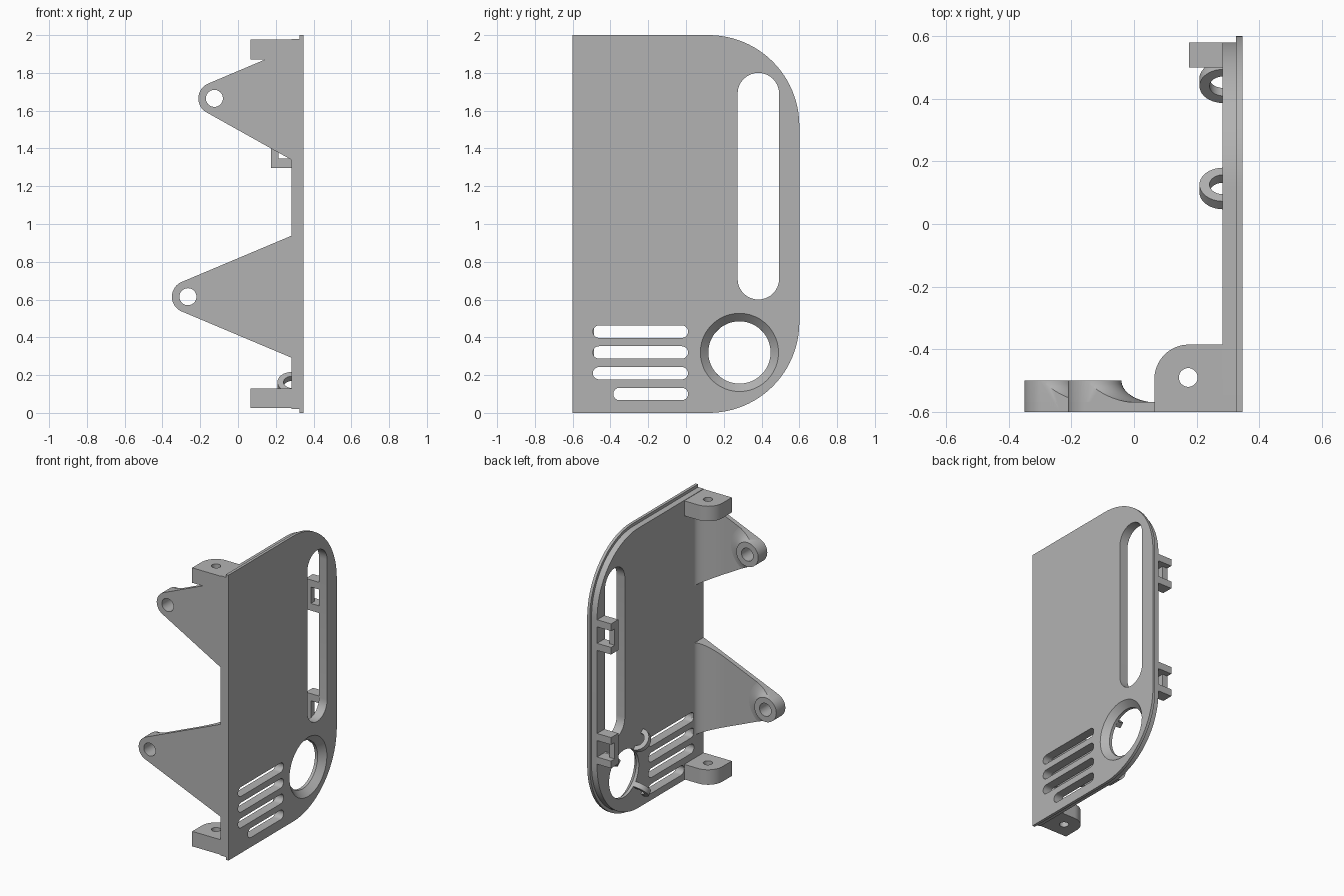
import bpy, bmesh
from math import sin, cos, pi, radians

if "Cube" in bpy.data.objects:
    bpy.data.objects.remove(bpy.data.objects["Cube"])

grey = bpy.data.materials.new("plain grey")
grey.use_nodes = True
grey.diffuse_color = (0.45, 0.45, 0.45, 1)
grey.node_tree.nodes["Principled BSDF"].inputs["Base Color"].default_value = (0.45, 0.45, 0.45, 1)

PLACE = {"x": lambda a, b, h: (h, a, b),
         "y": lambda a, b, h: (a, h, b),
         "z": lambda a, b, h: (a, b, h)}


def finish(name, bm):
    bmesh.ops.recalc_face_normals(bm, faces=bm.faces)
    mesh = bpy.data.meshes.new(name)
    bm.to_mesh(mesh)
    bm.free()
    mesh.materials.append(grey)
    ob = bpy.data.objects.new(name, mesh)
    bpy.context.collection.objects.link(ob)
    return ob


def loft(name, rings, axis):
    """Skin a list of (outline, height) sections and cap the ends."""
    bm = bmesh.new()
    loops = [[bm.verts.new(PLACE[axis](a, b, h)) for a, b in pts] for pts, h in rings]
    for low, high in zip(loops, loops[1:]):
        for i in range(len(low)):
            j = (i + 1) % len(low)
            bm.faces.new((low[i], low[j], high[j], high[i]))
    bm.faces.new(loops[0])
    bm.faces.new(loops[-1])
    return finish(name, bm)


def prism(name, pts, axis, lo, hi):
    return loft(name, [(pts, lo), (pts, hi)], axis)


def arc(a, b, r, start, end, n=16, ry=None):
    ry = r if ry is None else ry
    angles = [radians(start + (end - start) * i / n) for i in range(n + 1)]
    return [(a + r * cos(t), b + ry * sin(t)) for t in angles]


def circle(a, b, r, n=48):
    return arc(a, b, r, 0, 360, n)[:-1]


def box(a0, a1, b0, b1):
    return [(a0, b0), (a1, b0), (a1, b1), (a0, b1)]


def boolean(ob, tool, operation="DIFFERENCE"):
    mod = ob.modifiers.new("cut", "BOOLEAN")
    mod.operation = operation
    mod.solver = "EXACT"
    mod.object = tool
    bpy.context.view_layer.objects.active = ob
    bpy.ops.object.modifier_apply(modifier=mod.name)
    bpy.data.objects.remove(tool)


def smooth(ob):
    bpy.ops.object.select_all(action="DESELECT")
    ob.select_set(True)
    bpy.context.view_layer.objects.active = ob
    bpy.ops.object.shade_smooth_by_angle(angle=radians(30))


# Side panel: outer flange and a stepped inner body
INNER, STEP, OUTER = 0.283, 0.326, 0.346


def panel_outline(inset):
    r = 0.48 - inset
    return ([(-0.6, inset)] + arc(0.12, 0.48, r, -90, 0, 24)
            + arc(0.12, 1.52, r, 0, 90, 24) + [(-0.6, 2 - inset)])


def panel_cut(ob):
    # Long handle slot
    boolean(ob, prism("cut", arc(0.383, 0.71, 0.11, 180, 360)
                      + arc(0.383, 1.69, 0.11, 0, 180), "x", 0.2, 0.5))
    # Vent slots
    for z, y0 in ((0.43, -0.46), (0.32, -0.46), (0.21, -0.46), (0.1, -0.352)):
        boolean(ob, prism("cut", arc(y0, z, 0.033, 90, 270, 10)
                          + arc(-0.022, z, 0.033, -90, 90, 10), "x", 0.2, 0.5))
    # Round port with a chamfered outer edge
    boolean(ob, loft("cut", [(circle(0.283, 0.32, r), x) for r, x in
                             ((0.165, 0.2), (0.165, 0.304), (0.207, OUTER), (0.207, 0.5))], "x"))


body = loft("side_panel", [(panel_outline(0.02), INNER), (panel_outline(0.02), STEP),
                           (panel_outline(0), STEP), (panel_outline(0), OUTER)], "x")
panel_cut(body)
smooth(body)

# Screw lugs at the top and bottom of the front edge
lug_plan = ([(0.3, -0.6), (0.065, -0.6)] + arc(0.175, -0.495, 0.11, 180, 90)
            + [(0.3, -0.385)])
for name, z in (("lower_lug", 0.025), ("upper_lug", 1.872)):
    lug = prism(name, lug_plan, "z", z, z + 0.105)
    boolean(lug, prism("cut", circle(0.173, -0.49, 0.03, 32), "z", z - 0.1, z + 0.2))
    smooth(lug)


# Tapered brackets with a pivot boss at the tip
def bracket(name, cx, cz, z_low, z_high):
    tip = arc(cx, cz, 0.085, 113, 242, 24)
    silhouette = tip + [(0.3, z_low), (0.3, z_high)]
    web_plan = ([(0.3, -0.6), (cx - 0.1, -0.6), (cx - 0.1, -0.568)]
                + arc(0.083, -0.488, 0.2, 270, 360, 14, 0.08) + [(0.3, -0.488)])
    web = prism(name + "_web", web_plan, "z", z_low - 0.2, z_high + 0.2)
    flare_rings = [(circle(cx, cz, 0.2), -0.6)]
    flare_rings += [(circle(cx, cz, r), y) for r, y in
                    arc(0.2, -0.5, 0.115, 270, 180, 10, 0.07)]
    flare = loft(name + "_boss", flare_rings, "y")
    for ob in (web, flare):
        boolean(ob, prism("keep", silhouette, "y", -0.6, -0.4), "INTERSECT")
        boolean(ob, prism("cut", circle(cx, cz, 0.045), "y", -0.8, -0.3))
        smooth(ob)


bracket("lower_bracket", -0.265, 0.615, 0.285, 0.945)
bracket("upper_bracket", -0.125, 1.665, 1.33, 1.937)

# Latch loops on the rear edge: two arms and a cross bar
for name, z in (("lower_latch", 0.5), ("upper_latch", 1.297)):
    for part, z0 in (("bottom_arm", z), ("top_arm", z + 0.165)):
        prism(name + "_" + part, box(0.175, 0.29, 0.5, 0.58), "z", z0, z0 + 0.05)
    prism(name + "_bar", box(0.175, 0.215, 0.5, 0.54), "z", z + 0.04, z + 0.175)

# Half-ring hooks around the round port
for i, angle in enumerate((45, 135, 225)):
    t = radians(angle)
    hook = prism("port_hook_%d" % (i + 1), arc(0, 0, 0.076, 90, 270, 20)
                 + arc(0, 0, 0.044, 270, 90, 20), "z", -0.018, 0.018)
    hook.location = (INNER + 0.002, 0.283 + 0.24 * cos(t), 0.32 + 0.24 * sin(t))
    hook.rotation_euler = (t, 0, 0)
    smooth(hook)
